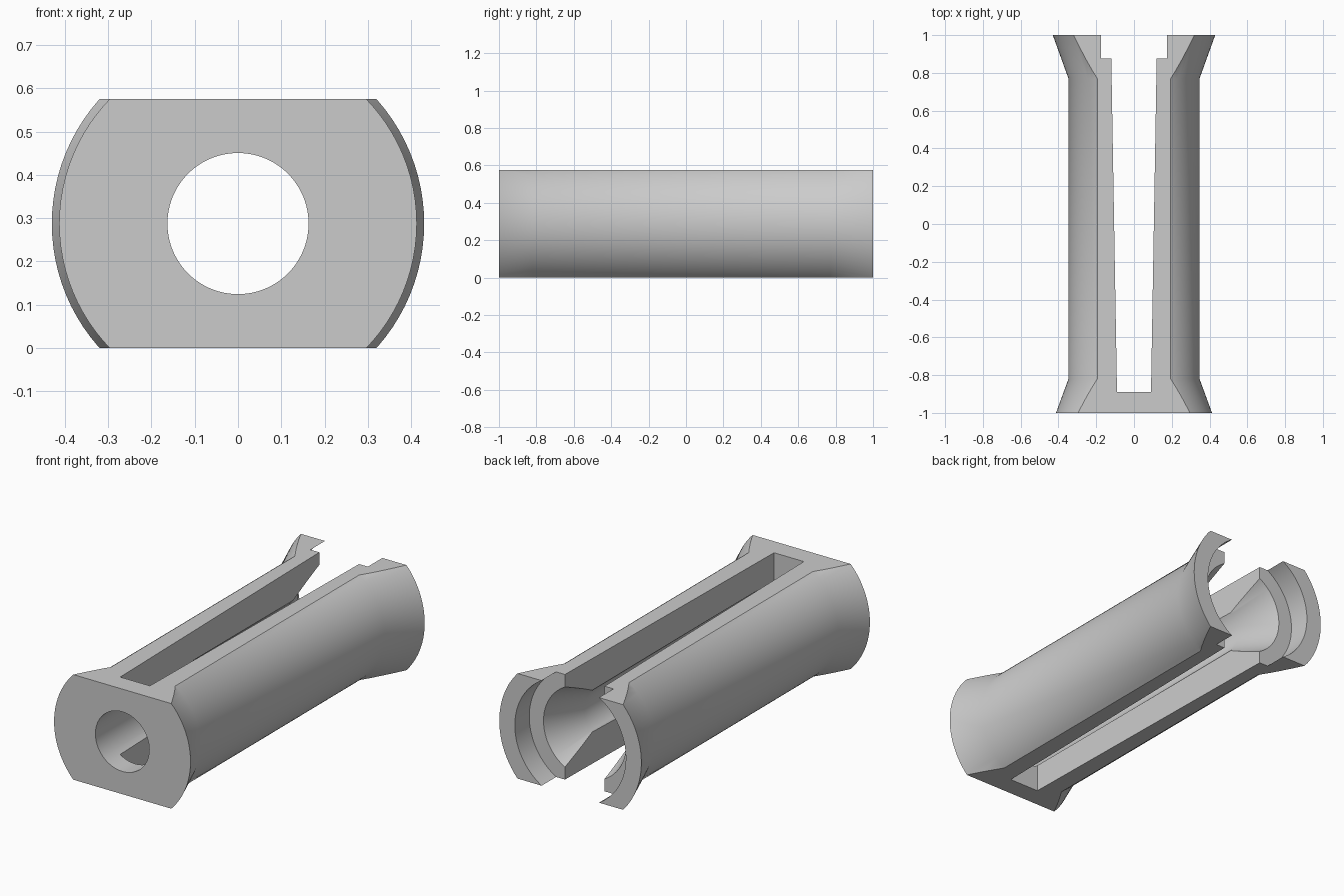
import bpy, bmesh, math

default = bpy.data.objects.get("Cube")
if default:
    bpy.data.objects.remove(default, do_unlink=True)

HEIGHT = 0.575
AXIS_Z = HEIGHT / 2
SEGMENTS = 96

grey = bpy.data.materials.new("plain grey")
grey.use_nodes = True
colour = (0.6, 0.6, 0.6, 1)
grey.diffuse_color = colour
grey.node_tree.nodes["Principled BSDF"].inputs["Base Color"].default_value = colour


def finish(name, bm):
    bmesh.ops.recalc_face_normals(bm, faces=bm.faces)
    mesh = bpy.data.meshes.new(name)
    bm.to_mesh(mesh)
    bm.free()
    mesh.materials.append(grey)
    obj = bpy.data.objects.new(name, mesh)
    bpy.context.collection.objects.link(obj)
    return obj


def lathe(name, profile):
    """Closed solid turned about the long (y) axis from (y, radius) pairs."""
    bm = bmesh.new()
    rings = []
    for y, r in profile:
        angles = [math.tau * i / SEGMENTS for i in range(SEGMENTS)]
        rings.append([bm.verts.new((r * math.cos(a), y, AXIS_Z + r * math.sin(a)))
                      for a in angles])
    for a, b in zip(rings, rings[1:]):
        for i in range(SEGMENTS):
            j = (i + 1) % SEGMENTS
            bm.faces.new((a[i], a[j], b[j], b[i]))
    bm.faces.new(rings[0])
    bm.faces.new(rings[-1])
    return finish(name, bm)


def prism(name, outline, low, high):
    """Vertical extrusion of an (x, y) outline."""
    bm = bmesh.new()
    base = bm.faces.new([bm.verts.new((x, y, low)) for x, y in outline])
    top = bmesh.ops.extrude_face_region(bm, geom=[base])["geom"]
    verts = [v for v in top if isinstance(v, bmesh.types.BMVert)]
    bmesh.ops.translate(bm, vec=(0, 0, high - low), verts=verts)
    return finish(name, bm)


def cut(target, tool, operation):
    tool.hide_render = True
    mod = target.modifiers.new(tool.name, "BOOLEAN")
    mod.operation = operation
    mod.solver = "EXACT"
    mod.object = tool
    bpy.ops.object.select_all(action="DESELECT")
    bpy.context.view_layer.objects.active = target
    target.select_set(True)
    bpy.ops.object.modifier_apply(modifier=mod.name)
    bpy.data.objects.remove(tool, do_unlink=True)


# Turned sleeve, flared at both ends
body = lathe("slotted_sleeve", [(-1, 0.413), (-0.82, 0.347), (0.77, 0.347), (1, 0.43)])

# Flat top and bottom
flats = prism("flats", [(-1, -2), (1, -2), (1, 2), (-1, 2)], 0, HEIGHT)
cut(body, flats, "INTERSECT")

# Through bore, conical mouth and wide recess at the back
bore = lathe("bore", [(-1.1, 0.163), (0.645, 0.163), (0.875, 0.25),
                      (0.875, 0.336), (1.1, 0.336)])
cut(body, bore, "DIFFERENCE")

# Tapered slot, open at the back
slot = prism("slot", [(-0.09, -0.89), (0.09, -0.89), (0.124, 1.1), (-0.124, 1.1)],
             -0.2, HEIGHT + 0.2)
cut(body, slot, "DIFFERENCE")

bpy.ops.object.shade_smooth_by_angle(angle=math.radians(30))
